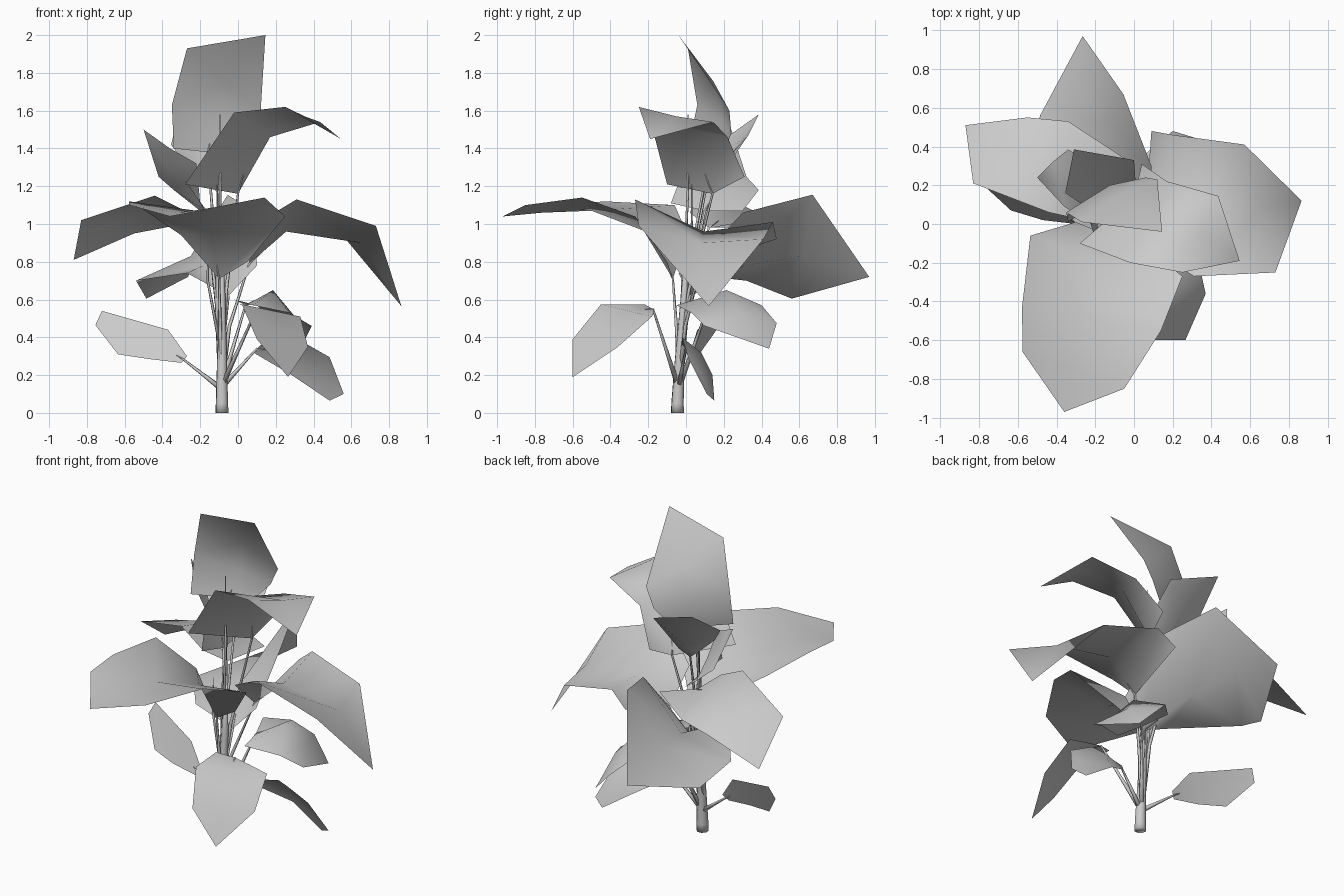
import bpy
from math import cos, sin, tau
from mathutils import Vector as V

STEM_X, STEM_Y = -0.09, -0.04


def add_mesh(name, verts, faces):
    me = bpy.data.meshes.new(name)
    me.from_pydata(verts, [], faces)
    for p in me.polygons:
        p.use_smooth = True
    ob = bpy.data.objects.new(name, me)
    bpy.context.collection.objects.link(ob)
    return ob


def tube(name, pts, radii, sides=5):
    """Tapered low-poly stalk along a short path."""
    pts = [V(p) for p in pts]
    verts, faces = [], []
    for i, p in enumerate(pts):
        d = (pts[min(i + 1, len(pts) - 1)] - pts[max(i - 1, 0)]).normalized()
        u = d.cross(V((0.3, 1, 0.1))).normalized()
        w = d.cross(u)
        for k in range(sides):
            a = tau * k / sides
            verts.append(p + (u * cos(a) + w * sin(a)) * radii[i])
    for i in range(len(pts) - 1):
        for k in range(sides):
            a, b = i * sides + k, i * sides + (k + 1) % sides
            faces.append((a, b, b + sides, a + sides))
    faces += [tuple(range(sides))[::-1],
              tuple(range(len(verts) - sides, len(verts)))]
    return add_mesh(name, verts, faces)


def leaf(name, base, left, right, tip, fold):
    """Loft a folded blade between two edges, then add its stalk."""
    base, tip, fold = V(base), V(tip), V(fold)
    verts = []
    for i, (l, r) in enumerate(zip(left, right)):
        l, r = V(l), V(r)
        mid = base if i == 0 else (l + r) / 2 + fold / i
        verts += [l, mid, r]
    verts.append(tip)
    n = len(left)
    faces = []
    for i in range(n - 1):
        a = 3 * i
        faces += [(a, a + 1, a + 4, a + 3), (a + 1, a + 2, a + 5, a + 4)]
    a = 3 * (n - 1)
    faces += [(a, a + 1, a + 3), (a + 1, a + 2, a + 3)]
    add_mesh(name + "_leaf", verts, faces)
    foot = V((STEM_X, STEM_Y, 0.13))
    knee = foot.lerp(base, 0.5)
    if base.z > 0.57:
        knee += V((STEM_X - base.x, STEM_Y - base.y, 0)) * 0.2
    tube(name + "_stalk", [foot, knee, base, base.lerp(verts[4], 0.3)],
         [0.016, 0.010, 0.006, 0.002])


# upper leaves
leaf("crown", (-0.16, 0.13, 1.38),
     [(-0.34, 0.01, 1.40), (-0.35, 0.06, 1.63), (-0.27, 0.01, 1.93)],
     [(-0.03, 0.20, 1.38), (0.06, 0.24, 1.48), (0.12, 0.23, 1.60)],
     (0.145, -0.04, 2.0), (0.02, 0.05, -0.02))
leaf("upper_right", (0.0, 0.14, 1.16),
     [(-0.28, -0.10, 1.21), (-0.02, -0.20, 1.59), (0.25, -0.25, 1.62)],
     [(0.04, 0.31, 1.25), (0.17, 0.22, 1.46), (0.435, 0.145, 1.54)],
     (0.545, -0.19, 1.45), (0.02, 0.0, -0.02))
leaf("upper_left", (-0.17, 0.10, 1.07),
     [(-0.20, -0.08, 1.11), (-0.22, 0.0, 1.32), (-0.36, 0.09, 1.40)],
     [(-0.20, 0.30, 1.07), (-0.34, 0.385, 1.18), (-0.42, 0.32, 1.25)],
     (-0.50, 0.24, 1.50), (0.0, 0.0, -0.02))
leaf("upper_back", (-0.10, 0.10, 1.16),
     [(-0.16, 0.10, 1.21), (-0.28, 0.11, 1.32), (-0.355, 0.16, 1.42)],
     [(-0.04, 0.13, 1.21), (0.01, 0.19, 1.32), (0.0, 0.33, 1.47)],
     (-0.31, 0.385, 1.58), (0.0, 0.05, -0.04))

# large middle leaves
leaf("front", (-0.10, -0.07, 0.71),
     [(-0.30, 0.01, 0.94), (-0.535, -0.06, 1.10), (-0.578, -0.43, 1.12),
      (-0.575, -0.66, 1.10)],
     [(0.05, -0.10, 0.80), (0.25, -0.27, 1.04), (0.14, -0.55, 1.14),
      (-0.05, -0.85, 1.10)],
     (-0.36, -0.97, 1.04), (0.0, -0.02, -0.12))
leaf("right", (0.06, 0.08, 0.79),
     [(0.06, -0.12, 0.98), (0.31, -0.27, 1.13), (0.73, -0.25, 0.99)],
     [(0.09, 0.48, 0.92), (0.20, 0.46, 1.01), (0.57, 0.41, 0.92)],
     (0.865, 0.12, 0.565), (0.0, 0.0, -0.11))
leaf("back", (-0.05, 0.02, 0.62),
     [(-0.27, -0.04, 0.74), (-0.54, 0.32, 0.70), (-0.485, 0.56, 0.605)],
     [(0.10, 0.04, 0.78), (0.09, 0.30, 1.06), (-0.055, 0.67, 1.155)],
     (-0.265, 0.97, 0.72), (0.04, 0.0, -0.10))
leaf("left", (-0.16, 0.12, 0.98),
     [(-0.26, 0.02, 1.06), (-0.44, 0.06, 1.15), (-0.83, 0.21, 1.02)],
     [(-0.05, 0.34, 1.02), (-0.34, 0.53, 0.99), (-0.55, 0.55, 0.95)],
     (-0.87, 0.51, 0.81), (-0.02, 0.0, 0.03))

# small lower leaves
leaf("low_left", (-0.285, 0.01, 0.28),
     [(-0.30, 0.0, 0.265), (-0.47, 0.02, 0.285), (-0.635, 0.07, 0.31)],
     [(-0.27, 0.02, 0.30), (-0.37, 0.06, 0.44), (-0.72, 0.20, 0.54)],
     (-0.755, 0.18, 0.465), (0.0, 0.0, 0.0))
leaf("low_front", (0.10, -0.175, 0.55),
     [(0.0, -0.22, 0.575), (0.02, -0.45, 0.575), (0.10, -0.60, 0.39)],
     [(0.20, -0.17, 0.53), (0.33, -0.18, 0.51), (0.37, -0.36, 0.35)],
     (0.265, -0.60, 0.19), (0.0, 0.0, 0.0))
leaf("low_right", (0.10, 0.0, 0.34),
     [(0.08, 0.0, 0.32), (0.285, 0.14, 0.20), (0.485, 0.15, 0.065)],
     [(0.12, -0.02, 0.36), (0.30, -0.02, 0.40), (0.485, 0.01, 0.295)],
     (0.56, 0.11, 0.10), (0.0, 0.02, 0.02))
leaf("low_back", (0.04, 0.12, 0.57),
     [(0.08, -0.05, 0.57), (0.27, 0.03, 0.53), (0.39, 0.10, 0.46)],
     [(-0.02, 0.28, 0.60), (0.10, 0.40, 0.57), (0.20, 0.48, 0.475)],
     (0.33, 0.44, 0.34), (0.0, 0.0, 0.10))

# main stem and young shoots
tube("stem", [(-0.085, -0.045, 0), (-0.085, -0.045, 0.05), (-0.085, -0.035, 0.25),
              (-0.085, -0.01, 0.60), (-0.09, 0.01, 0.95)],
     [0.036, 0.034, 0.028, 0.020, 0.008], 8)
for i, (x, y, z) in enumerate([(-0.095, 0.01, 1.58), (-0.11, 0.03, 1.25),
                               (-0.16, -0.02, 0.93)]):
    tube(f"shoot_{i + 1}", [(-0.085, -0.03, 0.3), (x, y, z * 0.75), (x, y, z)],
         [0.010, 0.007, 0.002])
